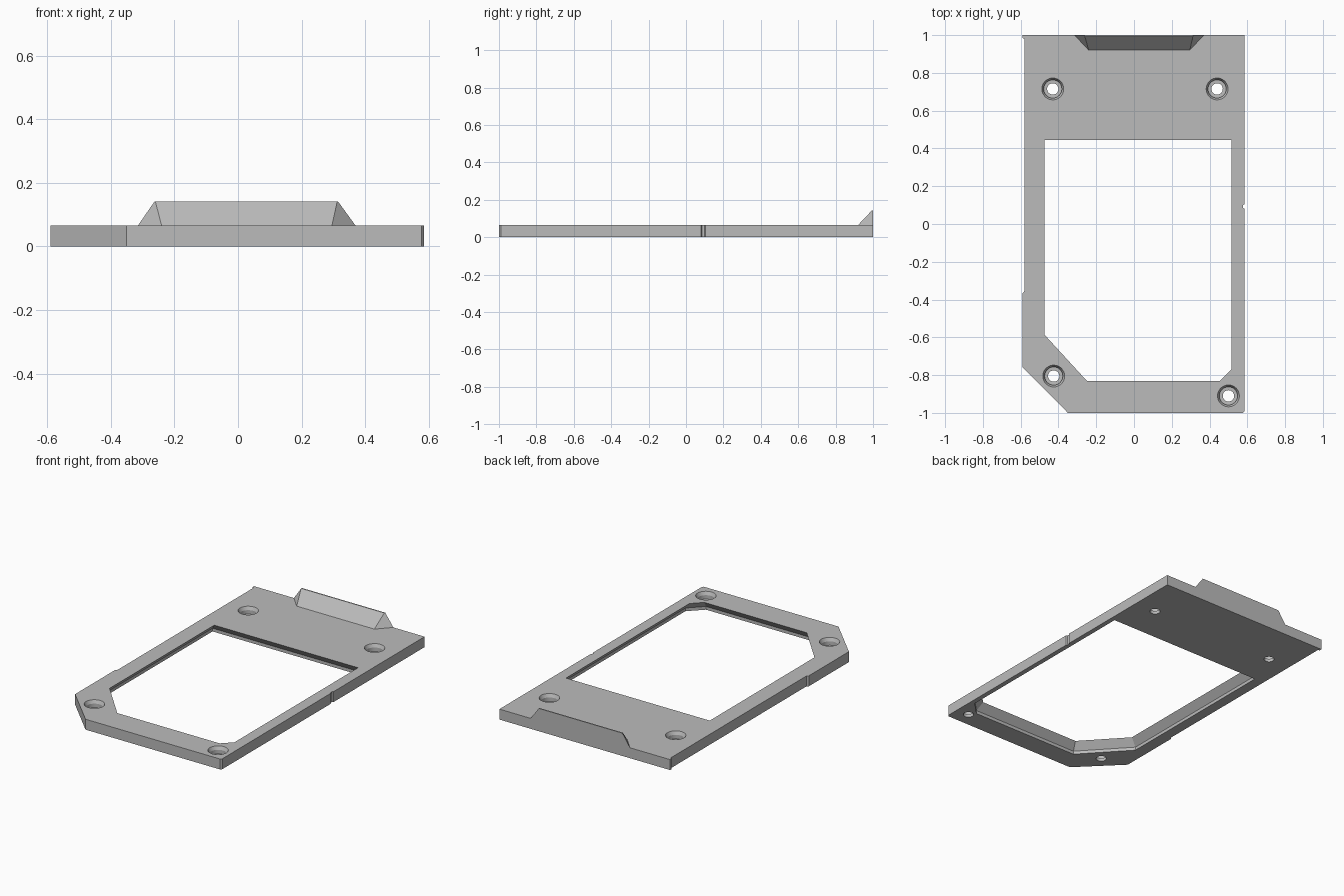
import bpy, bmesh, math
from mathutils import Vector

cube = bpy.data.objects.get("Cube")
if cube:
    bpy.data.objects.remove(cube, do_unlink=True)

grey = bpy.data.materials.new("plain_grey")
grey.use_nodes = True
grey.diffuse_color = (0.5, 0.5, 0.5, 1)
grey.node_tree.nodes["Principled BSDF"].inputs["Base Color"].default_value = (0.5, 0.5, 0.5, 1)

THICK = 0.065


def loft(name, rings):
    """Closed solid through a stack of rings, each (outline, height)."""
    bm = bmesh.new()
    loops = [[bm.verts.new((x, y, z)) for x, y in pts] for pts, z in rings]
    n = len(loops[0])
    for low, high in zip(loops, loops[1:]):
        for i in range(n):
            j = (i + 1) % n
            bm.faces.new((low[i], low[j], high[j], high[i]))
    bm.faces.new(loops[0][::-1])
    bm.faces.new(loops[-1])
    bmesh.ops.recalc_face_normals(bm, faces=bm.faces)
    mesh = bpy.data.meshes.new(name)
    bm.to_mesh(mesh)
    bm.free()
    mesh.materials.append(grey)
    obj = bpy.data.objects.new(name, mesh)
    bpy.context.collection.objects.link(obj)
    return obj


def grow(pts, d):
    """Offset a counter-clockwise outline outwards by d."""
    out = []
    for i, p in enumerate(pts):
        p, a, b = Vector(p), Vector(pts[i - 1]), Vector(pts[(i + 1) % len(pts)])
        u, v = (p - a).normalized(), (b - p).normalized()
        n1, n2 = Vector((u.y, -u.x)), Vector((v.y, -v.x))
        out.append(tuple(p + (n1 + n2) * d / (1 + n1.dot(n2))))
    return out


def circle(cx, cy, r, n=32):
    return [(cx + r * math.cos(2 * math.pi * i / n),
             cy + r * math.sin(2 * math.pi * i / n)) for i in range(n)]


def cut(target, cutter):
    cutter.hide_render = True
    mod = target.modifiers.new("cut", "BOOLEAN")
    mod.operation = "DIFFERENCE"
    mod.solver = "EXACT"
    mod.object = cutter
    bpy.context.view_layer.objects.active = target
    bpy.ops.object.modifier_apply(modifier=mod.name)
    bpy.data.objects.remove(cutter, do_unlink=True)


# Frame plate with one clipped corner and small edge steps
outline = [(-0.35, -1), (0.577, -1), (0.585, -0.99), (0.585, 0.08), (0.578, 0.085),
           (0.578, 0.1), (0.585, 0.105), (0.585, 1), (-0.59, 1), (-0.59, 0.985),
           (-0.58, 0.98), (-0.58, -0.355), (-0.59, -0.365), (-0.59, -0.76)]
plate = loft("frame_plate", [(outline, 0), (outline, THICK)])

# Window, undercut so it widens towards the underside
window = [(-0.475, 0.445), (-0.475, -0.585), (-0.25, -0.83),
          (0.455, -0.83), (0.515, -0.77), (0.515, 0.445)]
wide = grow(window, 0.04)
cut(plate, loft("window_cutter", [(wide, -0.02), (wide, 0.02),
                                  (window, THICK), (window, 0.1)]))

# Recessed screw holes
for x, y in [(-0.43, 0.715), (0.44, 0.715), (-0.425, -0.805), (0.5, -0.91)]:
    steps = [(0.03, -0.02), (0.03, 0.02), (0.048, 0.021), (0.048, 0.045),
             (0.058, THICK), (0.058, 0.1)]
    cut(plate, loft("screw_cutter", [(circle(x, y, r), z) for r, z in steps]))

# Wedge tab on the rear edge
base = [(-0.24, 0.92), (0.295, 0.92), (0.37, 1), (-0.315, 1)]
crest = [(-0.26, 0.993), (0.312, 0.993), (0.314, 1), (-0.262, 1)]
tab = loft("rear_wedge_tab", [(base, THICK), (crest, 0.142)])

# Smooth only the round screw walls
bpy.ops.object.select_all(action="DESELECT")
plate.select_set(True)
bpy.context.view_layer.objects.active = plate
bpy.ops.object.shade_smooth_by_angle(angle=math.radians(20))
